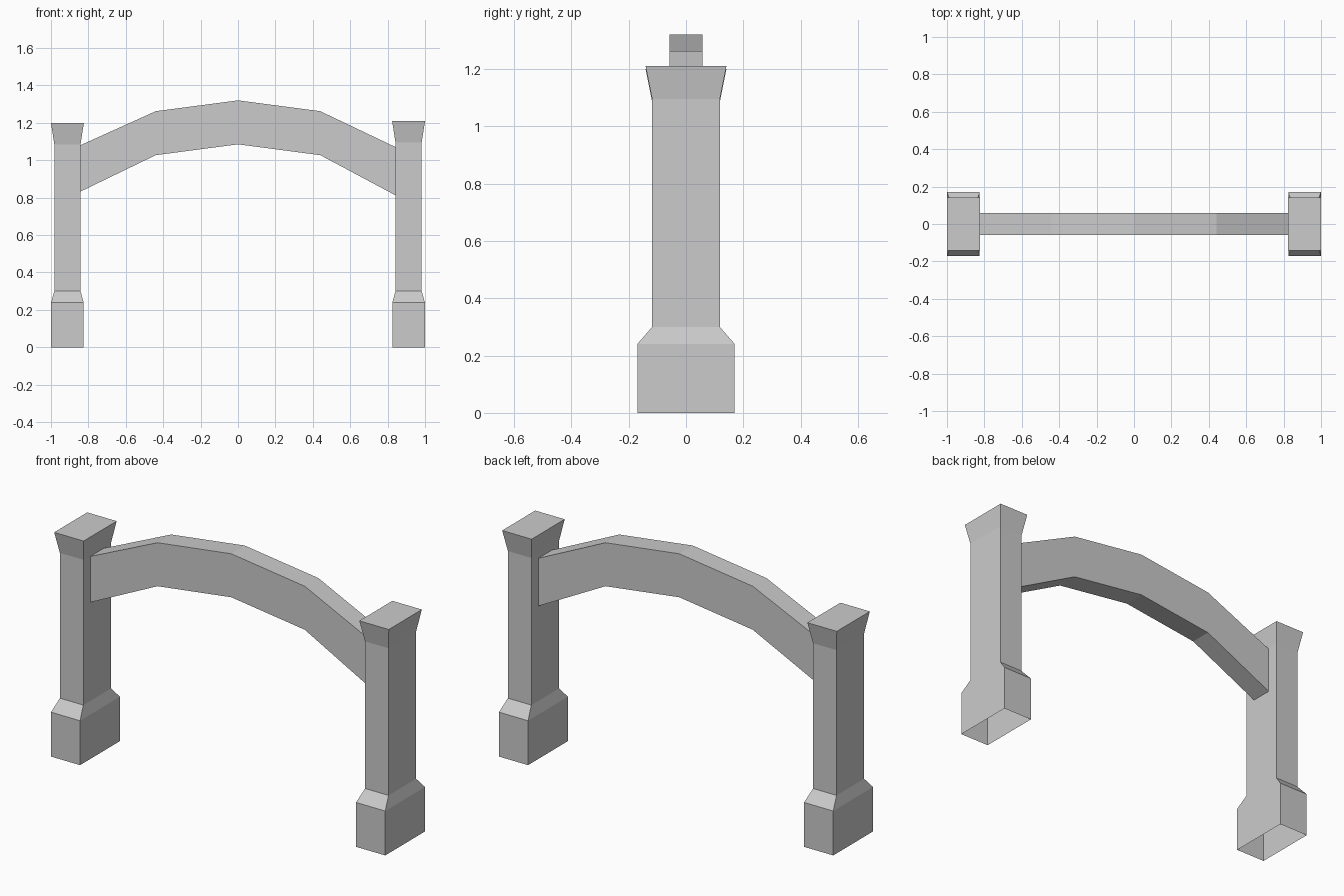
import bpy

cube = bpy.data.objects.get("Cube")
if cube:
    bpy.data.objects.remove(cube, do_unlink=True)

# Single stone colour
stone = bpy.data.materials.new("grey_stone")
stone.use_nodes = True
GREY = (0.6, 0.6, 0.6, 1.0)
stone.diffuse_color = GREY
stone.node_tree.nodes["Principled BSDF"].inputs["Base Color"].default_value = GREY


def add_mesh(name, verts, faces):
    mesh = bpy.data.meshes.new(name)
    mesh.from_pydata(verts, [], faces)
    mesh.materials.append(stone)
    obj = bpy.data.objects.new(name, mesh)
    bpy.context.collection.objects.link(obj)
    return obj


def loft_rings(name, rings, cap_start, cap_end):
    """Join four-cornered rings into a tube with optional end caps."""
    verts = [v for ring in rings for v in ring]
    faces = []
    for r in range(len(rings) - 1):
        a, b = 4 * r, 4 * r + 4
        for i in range(4):
            j = (i + 1) % 4
            faces.append((a + i, a + j, b + j, b + i))
    if cap_start:
        faces.append((3, 2, 1, 0))
    if cap_end:
        n = len(verts)
        faces.append((n - 4, n - 3, n - 2, n - 1))
    return add_mesh(name, verts, faces)


# Pillars: plinth, sloped shoulder, shaft and flared cap, open underneath
def pillar(name, cx, neck, top):
    profile = [(0.087, 0.17, 0.0), (0.087, 0.17, 0.24), (0.07, 0.118, 0.3),
               (0.07, 0.118, neck), (0.088, 0.141, top)]
    rings = [[(cx - hx, -hy, z), (cx + hx, -hy, z), (cx + hx, hy, z), (cx - hx, hy, z)]
             for hx, hy, z in profile]
    loft_rings(name, rings, False, True)


pillar("right_pillar", -0.912, 1.085, 1.2)
pillar("left_pillar", 0.912, 1.095, 1.21)

# Arched beam: x, underside height, top height
arch = [(-0.843, 0.832, 1.08), (-0.44, 1.027, 1.262), (0, 1.085, 1.32),
        (0.44, 1.027, 1.262), (0.843, 0.812, 1.07)]
HALF = 0.058
rings = [[(x, -HALF, lo), (x, HALF, lo), (x, HALF, hi), (x, -HALF, hi)]
         for x, lo, hi in arch]
loft_rings("arched_beam", rings, True, True)
